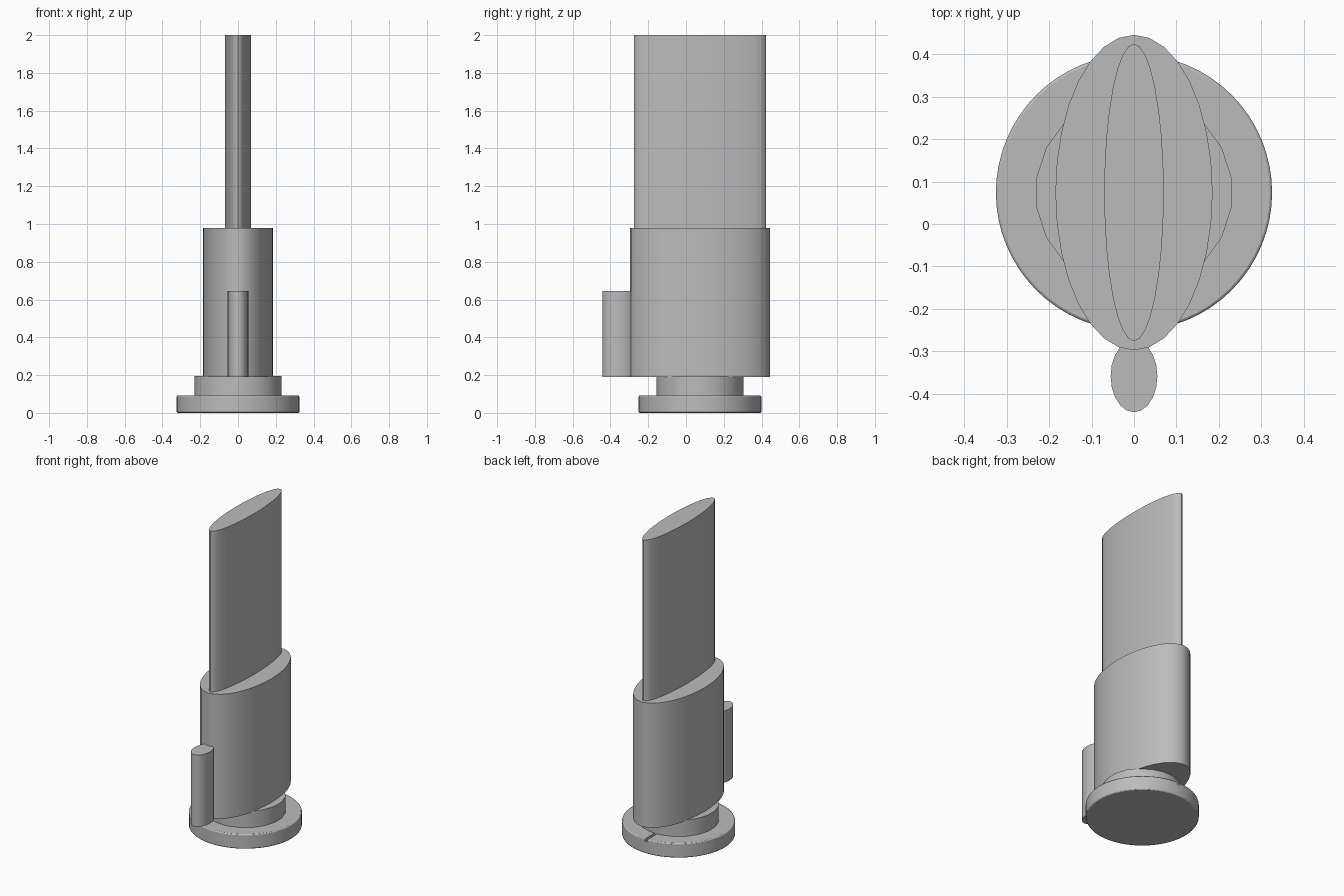
import bpy
import math

cube = bpy.data.objects.get("Cube")
if cube:
    bpy.data.objects.remove(cube, do_unlink=True)

grey = bpy.data.materials.new("plain grey")
grey.use_nodes = True
COLOUR = (0.5, 0.5, 0.5, 1)
grey.diffuse_color = COLOUR
grey.node_tree.nodes["Principled BSDF"].inputs["Base Color"].default_value = COLOUR

AXIS_Y = 0.074


def column(name, rx, ry, z0, z1, y=AXIS_Y, sides=32, turn=0.0, bevel=0.0):
    """Upright elliptical column from z0 to z1 with smooth sides."""
    bpy.ops.mesh.primitive_cylinder_add(vertices=sides, radius=1, depth=1)
    obj = bpy.context.object
    obj.name = name
    mesh = obj.data
    cos, sin = math.cos(turn), math.sin(turn)
    for v in mesh.vertices:
        px, py, pz = v.co
        v.co = ((px * cos - py * sin) * rx,
                (px * sin + py * cos) * ry,
                (pz + 0.5) * (z1 - z0))
    obj.location = (0, y, z0)
    mesh.materials.append(grey)
    bpy.ops.object.shade_smooth_by_angle(angle=math.radians(35))
    if bevel:
        mod = obj.modifiers.new("rim", "BEVEL")
        mod.width = bevel
        mod.segments = 2
        mod.limit_method = "ANGLE"
        mod.angle_limit = math.radians(50)
    return obj


# Round foot and the collar above it
base = column("base_disc", 0.325, 0.325, 0, 0.092, sides=64, bevel=0.006)
column("collar", 0.232, 0.232, 0.09, 0.195, sides=20, turn=math.pi / 20)

# Oval body, the thin blade standing on it, and the small front post
column("body", 0.185, 0.371, 0.19, 0.98)
column("blade", 0.07, 0.35, 0.97, 2.0)
column("front_post", 0.055, 0.085, 0.19, 0.645, y=-0.358, sides=20)

# Narrow radial slot at the back of the foot
bpy.ops.mesh.primitive_cube_add(size=1, location=(0, 0.36, 0.09))
slot = bpy.context.object
slot.name = "slot_cutter"
slot.scale = (0.018, 0.12, 0.03)
slot.hide_render = True
slot.hide_set(True)
slot.display_type = "WIRE"
cut = base.modifiers.new("slot", "BOOLEAN")
cut.operation = "DIFFERENCE"
cut.solver = "EXACT"
cut.object = slot
